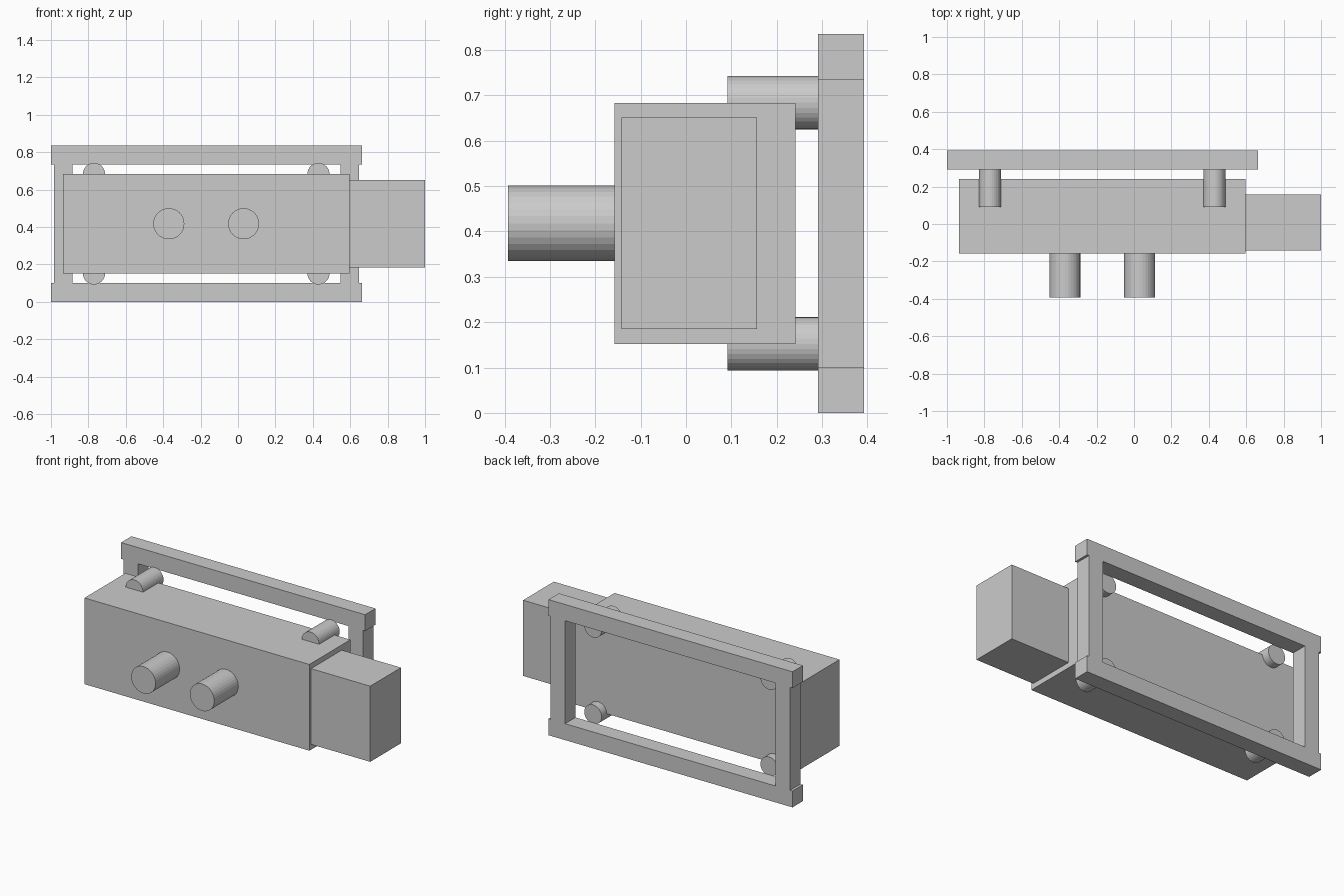
import bpy
from math import pi

if "Cube" in bpy.data.objects:
    bpy.data.objects.remove(bpy.data.objects["Cube"])


def box(name, x, y, z):
    """Box from (min, max) ranges."""
    bpy.ops.mesh.primitive_cube_add(size=1, location=[(r[0] + r[1]) / 2 for r in (x, y, z)])
    ob = bpy.context.object
    ob.name = name
    ob.scale = [r[1] - r[0] for r in (x, y, z)]
    bpy.ops.object.transform_apply(location=False, rotation=False, scale=True)
    return ob


def peg(name, x, z, radius, y):
    """Cylinder running along y."""
    bpy.ops.mesh.primitive_cylinder_add(vertices=32, radius=radius, depth=y[1] - y[0],
                                        location=(x, (y[0] + y[1]) / 2, z),
                                        rotation=(pi / 2, 0, 0))
    bpy.context.object.name = name


# Main housing and the smaller end block
box("housing", (-0.935, 0.597), (-0.158, 0.241), (0.152, 0.683))
box("end_block", (0.597, 1.0), (-0.142, 0.157), (0.185, 0.651))

# Two ports on the front
for x in (-0.37, 0.03):
    peg("front_port", x, 0.418, 0.083, (-0.392, -0.158))

# Rear mounting frame: long rails with slightly inset end posts
frame_y = (0.291, 0.392)
for z in ((0, 0.101), (0.735, 0.835)):
    box("frame_rail", (-1.0, 0.662), frame_y, z)
for x in ((-0.984, -0.885), (0.549, 0.647)):
    box("frame_post", x, frame_y, (0.101, 0.735))

# Four standoffs joining the housing corners to the frame
for x in (-0.77, 0.43):
    for z in (0.152, 0.684):
        peg("standoff", x, z, 0.059, (0.091, 0.291))
